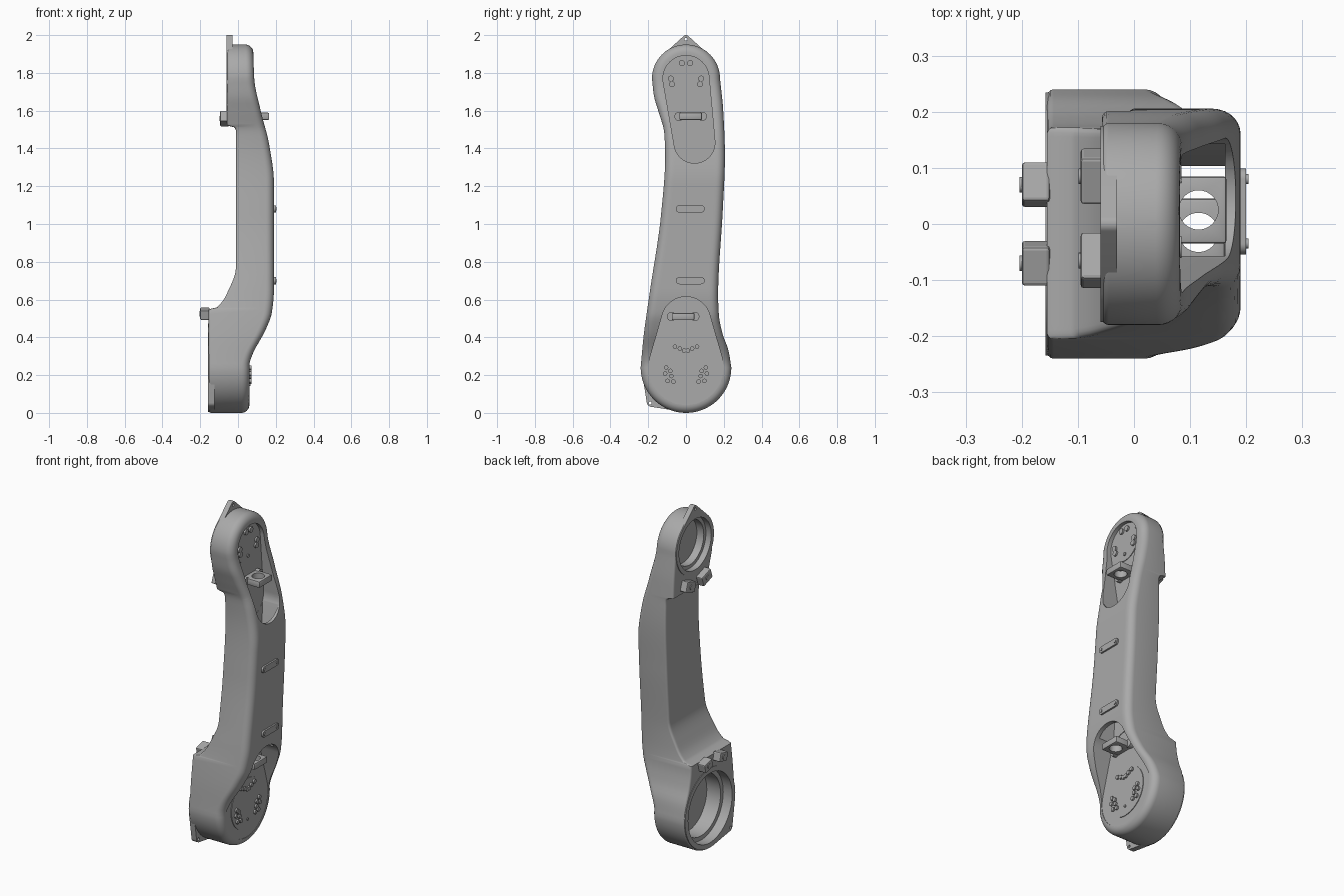
import bpy, bmesh, math
from mathutils import Vector, Matrix
from mathutils.geometry import convex_hull_2d

cube = bpy.data.objects.get("Cube")
if cube:
    bpy.data.objects.remove(cube)

grey = bpy.data.materials.new("cast_grey")
grey.use_nodes = True
grey.diffuse_color = (0.4, 0.4, 0.4, 1)
grey.node_tree.nodes["Principled BSDF"].inputs["Base Color"].default_value = (0.4, 0.4, 0.4, 1)

LOW, LOW_R = Vector((0, 0.24)), 0.24      # lower joint centre (y, z)
TOP, TOP_R = Vector((0, 1.77)), 0.18      # upper joint centre


def finish(name, bm):
    bmesh.ops.recalc_face_normals(bm, faces=bm.faces)
    mesh = bpy.data.meshes.new(name)
    bm.to_mesh(mesh)
    bm.free()
    mesh.materials.append(grey)
    ob = bpy.data.objects.new(name, mesh)
    bpy.context.collection.objects.link(ob)
    return ob


def activate(ob):
    bpy.ops.object.select_all(action='DESELECT')
    ob.select_set(True)
    bpy.context.view_layer.objects.active = ob


def smooth(ob, angle=32):
    activate(ob)
    bpy.ops.object.shade_smooth_by_angle(angle=math.radians(angle))


def hull(*circles, n=64):
    """Outline wrapped around circles given as (y, z, radius)."""
    pts = [Vector((y + r * math.cos(2 * math.pi * i / n), z + r * math.sin(2 * math.pi * i / n)))
           for y, z, r in circles for i in range(n)]
    return [pts[i] for i in convex_hull_2d(pts)]


def prism(name, pts, x0, x1):
    """Extrude a y-z outline from x0 to x1."""
    bm = bmesh.new()
    a = [bm.verts.new((x0, p[0], p[1])) for p in pts]
    b = [bm.verts.new((x1, p[0], p[1])) for p in pts]
    bm.faces.new(a)
    bm.faces.new(b[::-1])
    for i in range(len(a)):
        j = (i + 1) % len(a)
        bm.faces.new((a[i], b[i], b[j], a[j]))
    return finish(name, bm)


def disc(name, y, z, r, x0, x1, n=48):
    ob = prism(name, hull((y, z, r), n=n), x0, x1)
    smooth(ob)
    return ob


def box(name, centre, size, tilt=0.0, bevel=0.006):
    bm = bmesh.new()
    m = Matrix.Translation(centre) @ Matrix.Rotation(tilt, 4, 'X') @ Matrix.Diagonal((*size, 1))
    bmesh.ops.create_cube(bm, size=1, matrix=m)
    bmesh.ops.bevel(bm, geom=bm.edges[:], offset=bevel, segments=2, affect='EDGES', profile=0.5)
    return finish(name, bm)


def cut(ob, cutters):
    activate(ob)
    for c in cutters:
        mod = ob.modifiers.new("cut", 'BOOLEAN')
        mod.operation, mod.solver, mod.object = 'DIFFERENCE', 'EXACT', c
        bpy.ops.object.modifier_apply(modifier=mod.name)


def curve(points):
    """Monotone smooth interpolation through (z, value) points."""
    zs, vs = zip(*points)
    s = [(vs[i + 1] - vs[i]) / (zs[i + 1] - zs[i]) for i in range(len(zs) - 1)]
    t = [s[0]] + [2 * a * b / (a + b) if a * b > 0 else 0 for a, b in zip(s, s[1:])] + [s[-1]]

    def f(z):
        i = max(k for k in range(len(s)) if zs[k] <= z or k == 0)
        h = zs[i + 1] - zs[i]
        u = min(max((z - zs[i]) / h, 0), 1)
        return ((1 + 2 * u) * (1 - u) ** 2 * vs[i] + u * (1 - u) ** 2 * h * t[i]
                + u * u * (3 - 2 * u) * vs[i + 1] + u * u * (u - 1) * h * t[i + 1])
    return f


# Profiles of the arm along its height
edge_neg = curve([(.24, -.24), (.4, -.225), (.65, -.19), (1.05, -.132), (1.36, -.11), (1.48, -.115),
                  (1.6, -.147), (1.68, -.17), (1.77, -.18)])
edge_pos = curve([(.24, .24), (.33, .225), (.42, .193), (.52, .174), (.62, .17), (1.08, .195),
                  (1.36, .206), (1.6, .197), (1.77, .18)])
outer = curve([(0, .06), (.25, .06), (.3, .073), (.44, .146), (.53, .179), (.65, .19), (1.22, .19),
               (1.42, .165), (1.6, .12), (1.77, .086), (1.95, .08)])
inner = curve([(0, -.155), (.548, -.155), (.558, -.113), (.64, -.055), (.77, -.011), (1.49, -.01),
               (1.512, -.02), (1.522, -.057), (1.95, -.057)])


def span(z):
    if z < LOW.y:
        w = math.sqrt(max(LOW_R ** 2 - (LOW.y - z) ** 2, 0))
        return -w, w
    if z > TOP.y:
        w = math.sqrt(max(TOP_R ** 2 - (z - TOP.y) ** 2, 0))
        return -w, w
    return edge_neg(z), edge_pos(z)


def drop(d, r):
    """Depth lost to a round of radius r at distance d from the rim."""
    d = min(d, r)
    return r - math.sqrt(max(r * r - (r - d) ** 2, 0))


# Main arm: front and back skins over the outline, joined by side walls
STEPS, COLS = 18, 30
arc = [0.04 + (math.pi / 2 - 0.04) * i / STEPS for i in range(STEPS)]
rows = [LOW.y - LOW_R * math.cos(a) for a in arc]
rows += [LOW.y + (TOP.y - LOW.y) * i / 70 for i in range(71)]
rows += [.546, .552, .558, 1.5, 1.507, 1.512, 1.517, 1.522]
rows += [TOP.y + TOP_R * math.cos(a) for a in arc]
rows = sorted(set(rows))
rim = [Vector((s, z)) for z in rows for s in span(z)]
bm = bmesh.new()
front, back = [], []
for z in rows:
    y0, y1 = span(z)
    f_row, b_row = [], []
    for j in range(COLS + 1):
        y = y0 + (y1 - y0) * (0.5 - 0.5 * math.cos(math.pi * j / COLS))
        p = Vector((y, z))
        if z < LOW.y:
            d = LOW_R - (p - LOW).length
        elif z > TOP.y:
            d = TOP_R - (p - TOP).length
        else:
            d = min(y - y0, y1 - y, min((p - q).length for q in rim))
        d = max(d, 0)
        f_row.append(bm.verts.new((outer(z) - drop(d, .042), y, z)))
        b_row.append(bm.verts.new((inner(z) + drop(d, .012), y, z)))
    front.append(f_row)
    back.append(b_row)
for skin in (front, back):
    for r0, r1 in zip(skin, skin[1:]):
        for j in range(COLS):
            bm.faces.new((r0[j], r0[j + 1], r1[j + 1], r1[j]))
loop_f = front[0] + [r[-1] for r in front[1:-1]] + front[-1][::-1] + [r[0] for r in front[-2:0:-1]]
loop_b = back[0] + [r[-1] for r in back[1:-1]] + back[-1][::-1] + [r[0] for r in back[-2:0:-1]]
for i in range(len(loop_f)):
    k = (i + 1) % len(loop_f)
    bm.faces.new((loop_f[i], loop_f[k], loop_b[k], loop_b[i]))
arm = finish("arm_body", bm)

# Mounting ears on the inner flanges
top_ear = prism("top_ear", hull((0, 1.77, .175), (0, 1.982, .018)), -.06, -.03)
low_ear = prism("low_ear", hull((0, .24, .234), (-.182, .058, .026)), -.158, -.125)

# Cutters: cable pockets, cable tunnel, stepped bearing bores, ear holes
pockets = [prism("cut_upper", hull((0, 1.77, .122), (.045, 1.43, .108)), .06, .5),
           prism("cut_lower", hull((0, .24, .198), (0, .485, .13)), .057, .5),
           prism("cut_tunnel", hull((.045, 1.43, .1), (0, .485, .1)), .061, .162)]
bores = [disc("cut_bore", *LOW, .205, -.3, -.1), disc("cut_bore", *LOW, .18, -.3, -.01),
         disc("cut_bore", *TOP, .15, -.3, -.025), disc("cut_bore", *TOP, .13, -.3, .02)]
holes = [disc("cut_hole", 0, 1.978, .008, -.3, .3, 16), disc("cut_hole", -.19, .052, .008, -.3, -.1, 16)]
cut(arm, pockets + bores)
cut(top_ear, bores[2:] + holes[:1])
cut(low_ear, bores[:2] + holes[1:])
for c in pockets + bores + holes:
    bpy.data.objects.remove(c)
for ob in (arm, top_ear, low_ear):
    smooth(ob)


# Joint cover discs with bolt groups, mirrored across the arm
def joint(name, c, r, floor, ring, bolt_r):
    disc(name + "_cover", c.x, c.y, r, floor - .01, floor + .004)
    for deg, rad in ring:
        for side in (-1, 1):
            a = math.radians(deg)
            disc(name + "_bolt", c.x + side * rad * math.cos(a), c.y + rad * math.sin(a),
                 bolt_r, floor, floor + .014, 12)
    disc(name + "_pin", c.x, c.y - r * .62, bolt_r * .6, floor, floor + .01, 12)


joint("upper_joint", TOP, .105, .06, [(75, .085), (0, .08), (-22, .08)], .016)
joint("lower_joint", LOW, .148, .057,
      [(62, .125), (72, .105), (84, .09), (0, .105), (-12, .085), (-16, .115), (-30, .09),
       (-36, .12), (-48, .1)], .012)

# Cable clamps standing in the pockets
for y, z, floor in ((.025, 1.57, .06), (-.015, .51, .057)):
    clamp = box("cable_clamp", (floor + .05, y, z), (.11, .12, .038))
    bm = bmesh.new()
    bmesh.ops.create_cone(bm, cap_ends=True, segments=32, radius1=.035, radius2=.035, depth=.2,
                          matrix=Matrix.Translation((.115, y, z)))
    hole = finish("cut_clamp", bm)
    cut(clamp, [hole])
    bpy.data.objects.remove(hole)
    smooth(clamp)
    for side in (-1, 1):
        disc("clamp_foot", y + side * .062, z, .024, floor - .01, floor + .025, 24)

# Raised strips with end screws on the outer face
for z in (.70, 1.08):
    strip = prism("outer_strip", hull((-.035, z, .019), (.08, z, .019)), .18, .2)
    smooth(strip)
    for y in (-.035, .08):
        disc("strip_screw", y, z, .009, .19, .204, 12)

# Sensor blocks beside each bearing, turned to follow it
for side in (-1, 1):
    box("upper_block", (-.07, .01 + side * .075, 1.558), (.05, .088, .06), side * .33)
    disc("upper_block_screw", .01 + side * .075, 1.558, .014, -.09, -.099, 16)
    box("lower_block", (-.175, side * .07, .525), (.05, .072, .052), side * -.25)
    disc("lower_block_screw", side * .07, .525, .014, -.19, -.204, 16)
